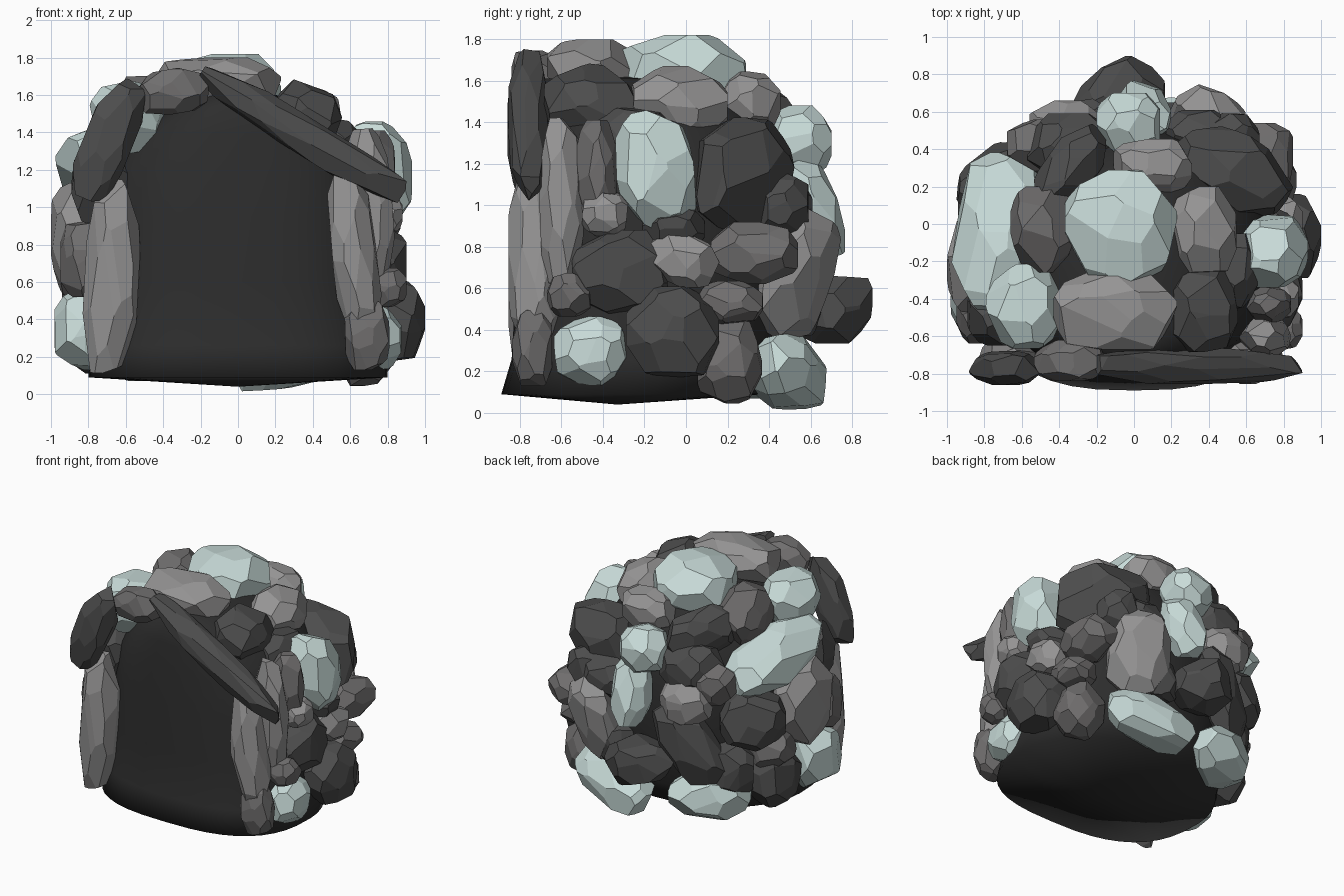
import bpy, bmesh, random
from math import sin, cos, pi, sqrt, radians
from mathutils import Vector, Euler

if "Cube" in bpy.data.objects:
    bpy.data.objects.remove(bpy.data.objects["Cube"])


def material(name, rgb):
    m = bpy.data.materials.new(name)
    m.diffuse_color = (*rgb, 1)
    m.use_nodes = True
    m.node_tree.nodes["Principled BSDF"].inputs["Base Color"].default_value = m.diffuse_color
    return m


MATS = {
    "k": material("cave_black", (0.026, 0.026, 0.026)),
    "d": material("dark_stone", (0.075, 0.075, 0.075)),
    "m": material("mid_stone", (0.16, 0.155, 0.155)),
    "g": material("grey_stone", (0.3, 0.295, 0.295)),
    "p": material("pale_stone", (0.58, 0.71, 0.69)),
}


def finish(name, bm, mat, smooth=False):
    bmesh.ops.recalc_face_normals(bm, faces=bm.faces)
    me = bpy.data.meshes.new(name)
    bm.to_mesh(me)
    bm.free()
    for p in me.polygons:
        p.use_smooth = smooth
    me.materials.append(MATS[mat])
    ob = bpy.data.objects.new(name, me)
    bpy.context.collection.objects.link(ob)


def rock(name, mat, c, size, rot, seed):
    """A block chiselled by planes spread round a sphere, fitted to size."""
    rng = random.Random(seed)
    bm = bmesh.new()
    bmesh.ops.create_cube(bm, size=2.06)
    n = 26
    for i in range(n):
        z = 1 - (2 * i + 1) / n
        a = i * 2.39996 + seed
        r = sqrt(1 - z * z)
        d = Vector((r * cos(a), r * sin(a), z))
        d = (d + Vector([rng.uniform(-.22, .22) for _ in range(3)])).normalized()
        dist = rng.uniform(.92, 1.06) * (sum(abs(v) ** 1.5 for v in d) ** .2)
        cut = bmesh.ops.bisect_plane(bm, geom=bm.verts[:] + bm.edges[:] + bm.faces[:],
                                     plane_co=d * dist, plane_no=d, clear_outer=True)
        edges = [e for e in cut["geom_cut"] if isinstance(e, bmesh.types.BMEdge)]
        if len(edges) > 2:
            bmesh.ops.holes_fill(bm, edges=edges, sides=0)
    bmesh.ops.remove_doubles(bm, verts=bm.verts, dist=.05)
    lo = [min(v.co[k] for v in bm.verts) for k in range(3)]
    hi = [max(v.co[k] for v in bm.verts) for k in range(3)]
    R = Euler([radians(a) for a in rot]).to_matrix()
    for v in bm.verts:
        p = Vector([((v.co[k] - lo[k]) / (hi[k] - lo[k]) - .5) * size[k] for k in range(3)])
        v.co = R @ p + Vector(c)
    finish(name, bm, mat)


def rocks(prefix, rows):
    """Rows: colour, centre xyz, size xyz, optional rotation in degrees."""
    for i, row in enumerate(rows):
        rot = row[7:10] if len(row) > 7 else (0, 0, 0)
        rock(f"{prefix}_{i + 1}", row[0], row[1:4], row[4:7], rot,
             len(bpy.data.objects) * 7 + 3)


# Smooth black cave body: stacked rings (z, half width, front y, back y)
rings = [(.09, .8, -.89, .38), (.26, .79, -.84, .47), (.6, .76, -.82, .53), (.95, .74, -.8, .52),
         (1.2, .69, -.78, .47), (1.4, .54, -.76, .38), (1.53, .37, -.74, .25), (1.61, .18, -.68, .05)]
bm = bmesh.new()
N, loops = 40, []
for z, w, f, b in rings:
    loop = []
    for i in range(N):
        c, s = cos(2 * pi * i / N), sin(2 * pi * i / N)
        e = .74 if s < 0 else 1  # squarer mouth, rounder back
        x = w * abs(c) ** e * (1 if c > 0 else -1)
        y = (f + b) / 2 + (b - f) / 2 * abs(s) ** e * (1 if s > 0 else -1)
        loop.append(bm.verts.new((x, y, z)))
    loops.append(loop)
for l1, l2 in zip(loops, loops[1:]):
    for i in range(N):
        j = (i + 1) % N
        bm.faces.new((l1[i], l1[j], l2[j], l2[i]))
for loop, tip in ((loops[0], (0, -.33, .04)), (loops[-1], (0, -.33, 1.63))):
    t = bm.verts.new(tip)
    for i in range(N):
        bm.faces.new((loop[i], loop[(i + 1) % N], t))
finish("cave_body", bm, "k", True)

# Long stones framing the entrance
rocks("entrance_stone", [
    ("g", -.675, -.73, .63, .29, .25, 1.04, 0, 3, 0),
    ("d", -.69, -.77, 1.36, .26, .18, .68, 0, 22, 0),
    ("m", -.34, -.73, 1.62, .38, .22, .24, 0, -10, 0),
    ("d", .34, -.76, 1.39, 1.26, .19, .2, 0, 32, 0),
    ("g", .62, -.73, .75, .24, .25, .95, 0, -7, 0),
    ("g", .7, -.6, 1.01, .25, .21, .82, 0, -4, 0),
    ("m", .69, -.74, .32, .24, .19, .38),
])
# Right wall
rocks("right_stone", [
    ("p", .74, -.455, .3, .27, .36, .33),
    ("d", .82, -.065, .39, .36, .45, .44),
    ("m", .68, .21, .25, .32, .31, .41),
    ("m", .73, .21, .53, .28, .32, .21),
    ("m", .79, -.565, .57, .22, .21, .21),
    ("d", .75, -.32, .68, .3, .46, .4),
    ("g", .78, -.02, .74, .24, .34, .25, -25, 0, 0),
    ("m", .69, .33, .77, .32, .42, .3),
    ("g", .77, -.39, .96, .22, .22, .22),
    ("m", .72, -.43, 1.15, .24, .19, .52),
    ("p", .73, -.15, 1.17, .4, .38, .58, 12, 0, 0),
    ("d", .51, .27, 1.15, .68, .4, .54, -12, 0, -25),
    ("d", .7, -.06, .9, .34, .3, .2),
    ("d", .52, .46, 1.0, .3, .26, .3),
])
# Back wall
rocks("back_stone", [
    ("p", .27, .48, .2, .66, .36, .32, 0, -13, -12),
    ("d", -.06, .67, .5, .46, .4, .33, 0, 0, 42),
    ("g", .4, .53, .67, .44, .3, .64, -20, 0, -28),
    ("p", .05, .6, .98, .27, .28, .5, 18, 8, 0),
    ("d", .34, .48, .98, .34, .26, .3),
    ("p", -.03, .54, 1.31, .34, .32, .34),
    ("d", -.34, .42, 1.2, .46, .34, .38),
    ("g", -.37, .52, .98, .38, .28, .34),
    ("d", -.38, .5, .64, .34, .26, .7, 0, 34, 25),
    ("p", -.46, .36, .24, .58, .4, .34, 0, 0, 30),
    ("d", .22, .53, .52, .3, .24, .3),
])
# Left wall
rocks("left_stone", [
    ("p", -.81, -.4, .34, .34, .42, .42),
    ("d", -.74, .0, .32, .36, .42, .42),
    ("g", -.84, -.22, .83, .32, .5, .6),
    ("d", -.72, .21, .82, .46, .38, .42, 0, 0, 38),
    ("m", -.75, .06, .57, .38, .34, .3),
    ("m", -.82, -.5, .72, .26, .28, .4),
    ("m", -.49, .42, 1.12, .38, .28, .3),
    ("d", -.73, -.48, 1.1, .32, .34, .42),
    ("d", -.58, .31, .45, .36, .3, .4, 0, 0, 35),
    ("p", -.73, -.04, 1.22, .44, .86, .36, -14, 0, -8),
])
# Roof
rocks("roof_stone", [
    ("p", -.07, -.01, 1.62, .6, .6, .4),
    ("g", -.1, -.46, 1.66, .66, .42, .28),
    ("m", -.49, -.03, 1.49, .34, .46, .42),
    ("p", -.58, -.44, 1.48, .39, .45, .38, 0, -12, 0),
    ("d", .36, -.46, 1.48, .37, .45, .34, 0, 20, 0),
    ("g", .36, -.03, 1.48, .36, .46, .34, 0, 18, 0),
    ("g", .1, .31, 1.5, .42, .29, .29),
    ("d", -.33, .31, 1.41, .27, .5, .36, -15, 0, -35),
    ("d", .5, -.25, 1.32, .32, .4, .3),
])
